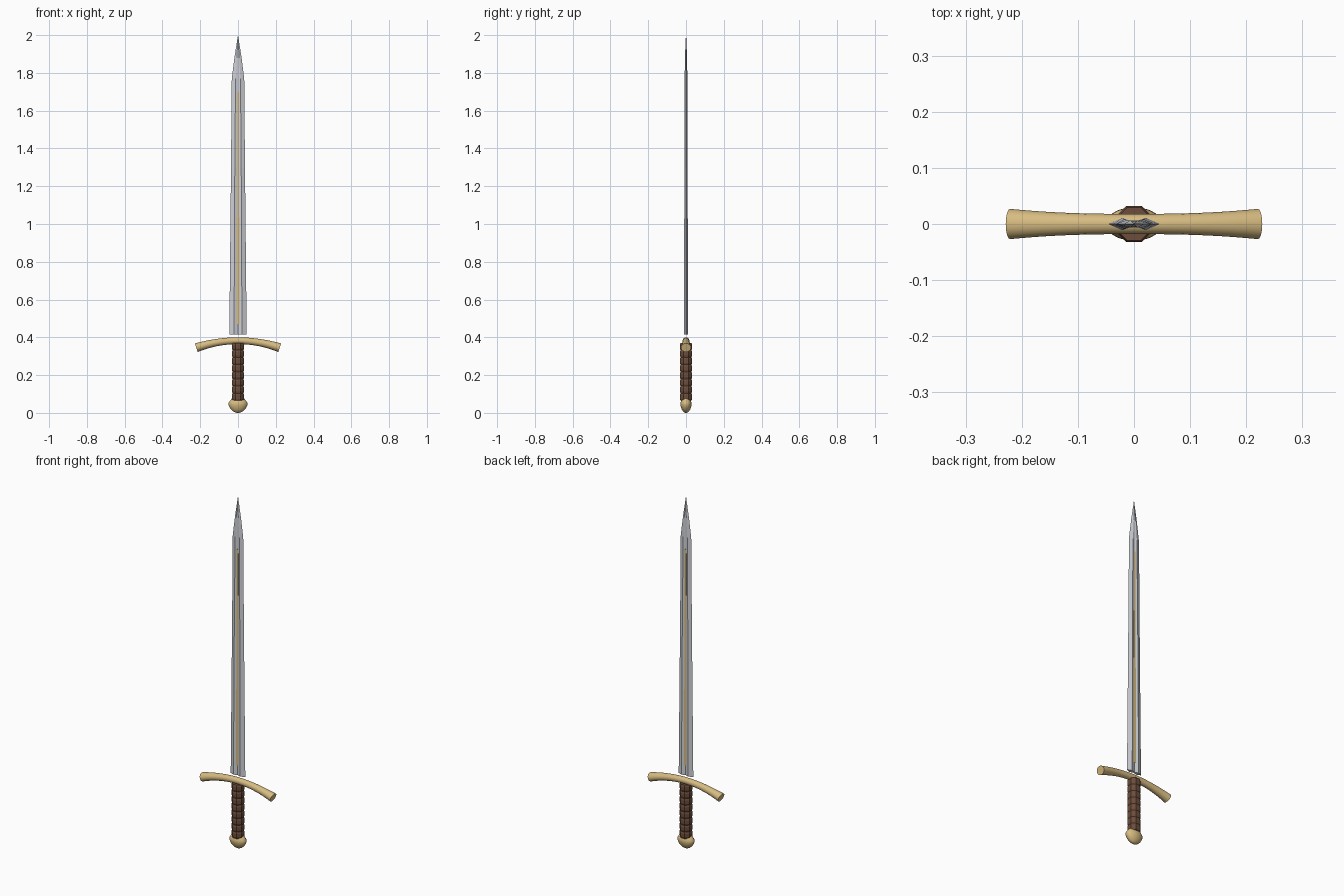
import bpy, bmesh, math
from mathutils import Vector

if "Cube" in bpy.data.objects:
    bpy.data.objects.remove(bpy.data.objects["Cube"])


def material(name, rgb):
    m = bpy.data.materials.new(name)
    m.diffuse_color = (*rgb, 1)
    m.use_nodes = True
    m.node_tree.nodes["Principled BSDF"].inputs["Base Color"].default_value = m.diffuse_color
    return m


STEEL = material("steel", (0.62, 0.64, 0.68))
GOLD = material("gold", (0.68, 0.50, 0.22))
LEATHER = material("leather", (0.15, 0.075, 0.045))


def loft(name, rings, mat, smooth=None):
    """Skin a series of equal-length closed rings and cap both ends."""
    bm = bmesh.new()
    loops = [[bm.verts.new(p) for p in ring] for ring in rings]
    n = len(loops[0])
    for a, b in zip(loops, loops[1:]):
        for i in range(n):
            j = (i + 1) % n
            bm.faces.new((a[i], a[j], b[j], b[i]))
    bm.faces.new(loops[0])
    bm.faces.new(loops[-1])
    bmesh.ops.remove_doubles(bm, verts=bm.verts, dist=1e-5)
    bmesh.ops.recalc_face_normals(bm, faces=bm.faces)
    me = bpy.data.meshes.new(name)
    bm.to_mesh(me)
    bm.free()
    ob = bpy.data.objects.new(name, me)
    bpy.context.collection.objects.link(ob)
    me.materials.append(mat)
    if smooth:
        bpy.ops.object.select_all(action='DESELECT')
        ob.select_set(True)
        bpy.context.view_layer.objects.active = ob
        bpy.ops.object.shade_smooth_by_angle(angle=math.radians(smooth))
    return ob


def ellipse(z, rx, ry, n, phase=0.0):
    return [(rx * math.cos(2 * math.pi * (i + phase) / n),
             ry * math.sin(2 * math.pi * (i + phase) / n), z) for i in range(n)]


# blade: two ridges with a shallow fuller between them, running out at the tip
def blade_ring(z, half, ridge, thick, fuller):
    side = [(half, 0), (ridge, thick), (0, fuller), (-ridge, thick)]
    return [(x, y, z) for x, y in side + [(-x, -y) for x, y in side]]


loft("blade", [blade_ring(*s) for s in (
    (0.415, 0.046, 0.021, 0.011, 0.003),
    (1.30, 0.037, 0.017, 0.0085, 0.003),
    (1.77, 0.033, 0.013, 0.007, 0.004),
    (1.88, 0.019, 0.006, 0.006, 0.005),
    (1.995, 0.001, 0.0004, 0.0008, 0.0008),
    (2.0, 0.0003, 0.0001, 0.0002, 0.0002))], STEEL)

# gold strip lying in the fuller on both faces
loft("fuller_inlay", [[(x * w, y * 0.0058, z) for x, y in
                       ((1, -1), (1, 1), (-1, 1), (-1, -1))]
                      for z, w in ((0.47, 0.008), (1.70, 0.005))], GOLD)

# crossguard: drooping arc that flares at the ends
guard = []
N = 24
for k in range(N + 1):
    t = 2 * k / N - 1
    c = Vector((0.221 * t, 0, 0.382 - 0.037 * t * t))
    up = Vector((0.074 * t, 0, 0.221)).normalized()
    r = 0.018 + 0.006 * abs(t) ** 2.5
    ry = 0.018 + 0.009 * abs(t) ** 2.5
    guard.append([c + up * (r * math.sin(a)) + Vector((0, ry * math.cos(a), 0))
                  for a in (2 * math.pi * i / 16 for i in range(16))])
loft("crossguard", guard, GOLD, 40)

# grip: octagonal core with bulging leather wraps
WRAPS, Z0, Z1 = 8, 0.065, 0.370
step = (Z1 - Z0) / WRAPS
grip = []
for w in range(WRAPS):
    for f, r in ((0.0, 0.0315), (0.25, 0.035), (0.75, 0.035)):
        grip.append(ellipse(Z0 + (w + f) * step, r, r, 8, 0.5))
grip.append(ellipse(Z1, 0.0315, 0.0315, 8, 0.5))
loft("grip", grip, LEATHER)

# pommel: flattened knob narrowing towards the grip
loft("pommel", [ellipse(z, rx, rx * 0.6, 20) for z, rx in (
    (0.0, 0.004), (0.002, 0.014), (0.008, 0.026), (0.018, 0.037),
    (0.030, 0.045), (0.043, 0.050), (0.054, 0.049), (0.065, 0.042),
    (0.075, 0.034), (0.082, 0.028))], GOLD, 40)
